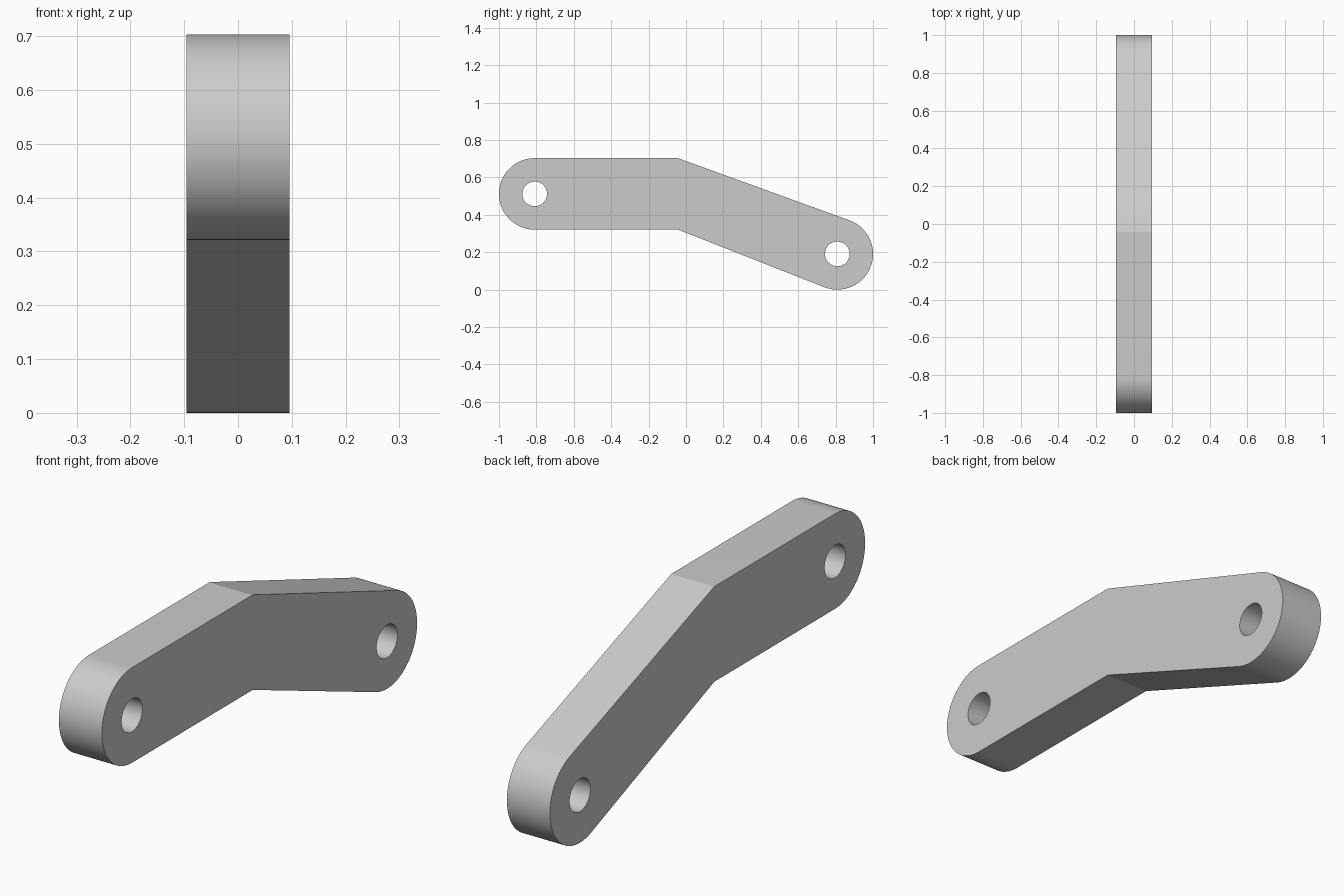
import bpy, bmesh
from math import pi, sin, cos, asin, atan2, hypot, radians

if "Cube" in bpy.data.objects:
    bpy.data.objects.remove(bpy.data.objects["Cube"])

R, HOLE, HALF = 0.191, 0.066, 0.0955
LEFT, RIGHT = (-0.809, 0.512), (0.809, 0.191)
BEND_Y = -0.043
TOP, BOTTOM = (BEND_Y, LEFT[1] + R), (BEND_Y, LEFT[1] - R)


def arc(c, r, a0, a1, n):
    return [(c[0] + r * cos(a0 + (a1 - a0) * i / n),
             c[1] + r * sin(a0 + (a1 - a0) * i / n)) for i in range(n + 1)]


def tangent_angle(p, side):
    # angle on the right end where the line from p touches
    dy, dz = RIGHT[0] - p[0], RIGHT[1] - p[1]
    return atan2(dz, dy) + side * (asin(R / hypot(dy, dz)) + pi / 2)


# bent arm outline with rounded ends, plus the two pin holes
outline = (arc(LEFT, R, pi / 2, 3 * pi / 2, 48) + [BOTTOM]
           + arc(RIGHT, R, tangent_angle(BOTTOM, -1), tangent_angle(TOP, 1), 48) + [TOP])
holes = [arc(c, HOLE, 0, 2 * pi, 48)[:-1] for c in (LEFT, RIGHT)]

bm = bmesh.new()
for loop in [outline] + holes:
    vs = [bm.verts.new((-HALF, y, z)) for y, z in loop]
    for a, b in zip(vs, vs[1:] + vs[:1]):
        bm.edges.new((a, b))
bmesh.ops.triangle_fill(bm, edges=bm.edges[:], use_beauty=True, normal=(-1, 0, 0))

# thickness
ext = bmesh.ops.extrude_face_region(bm, geom=bm.faces[:], use_keep_orig=True)
moved = [g for g in ext["geom"] if isinstance(g, bmesh.types.BMVert)]
bmesh.ops.translate(bm, verts=moved, vec=(2 * HALF, 0, 0))
bmesh.ops.recalc_face_normals(bm, faces=bm.faces[:])

mesh = bpy.data.meshes.new("bent_link_arm")
bm.to_mesh(mesh)
bm.free()
arm = bpy.data.objects.new("bent_link_arm", mesh)
bpy.context.collection.objects.link(arm)
bpy.context.view_layer.objects.active = arm
arm.select_set(True)
bpy.ops.object.shade_smooth_by_angle(angle=radians(12))
